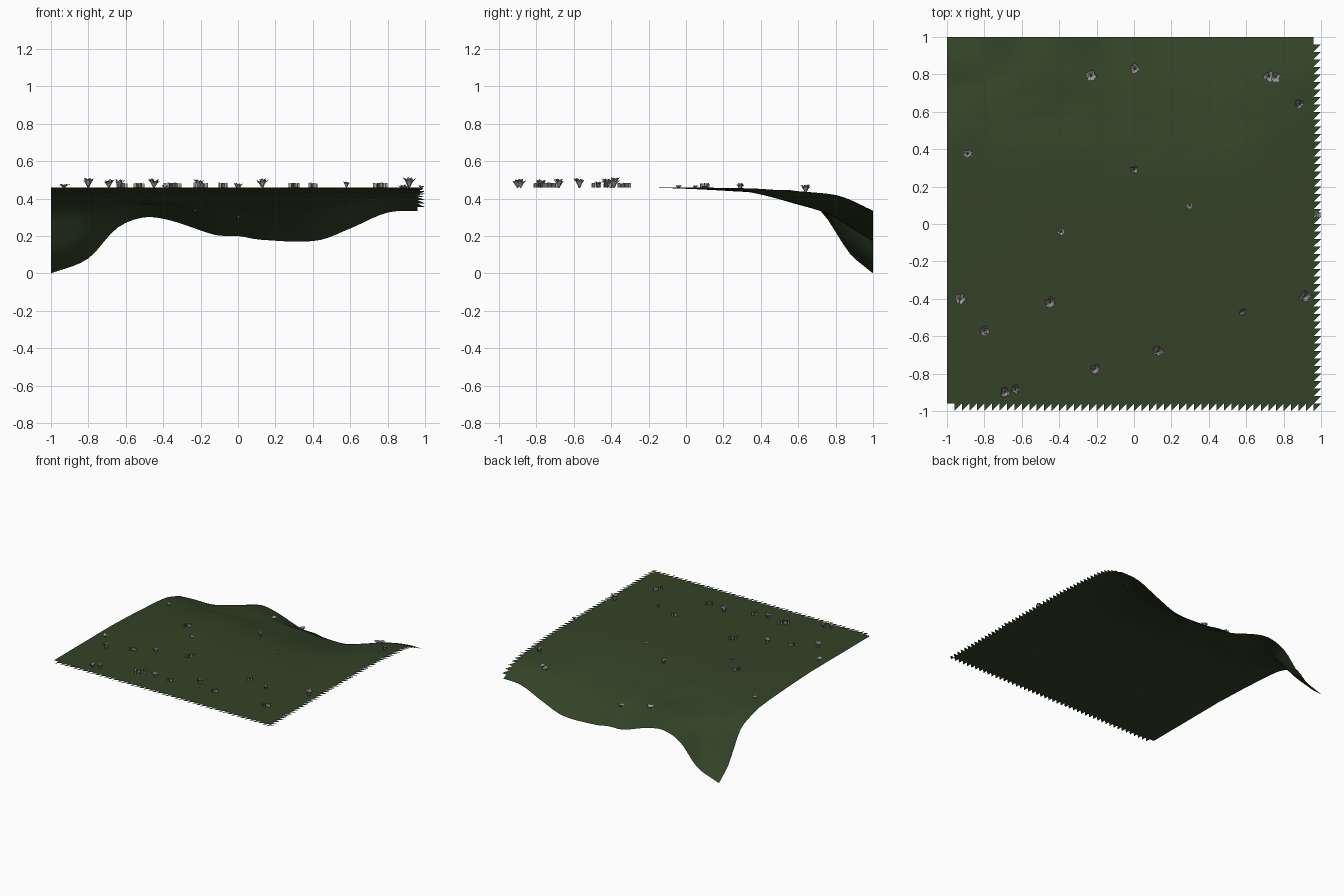
import bpy, bmesh, math, random
from mathutils import Vector, noise

random.seed(4)
cube = bpy.data.objects.get("Cube")
if cube:
    bpy.data.objects.remove(cube)


def material(name, rgb):
    m = bpy.data.materials.new(name)
    m.use_nodes = True
    m.diffuse_color = (*rgb, 1)
    bsdf = next(n for n in m.node_tree.nodes if n.type == 'BSDF_PRINCIPLED')
    bsdf.inputs["Base Color"].default_value = (*rgb, 1)
    bsdf.inputs["Roughness"].default_value = 0.9
    return m


GRASS = material("dark grass green", (0.033, 0.055, 0.02))
GREY = material("plant grey", (0.33, 0.31, 0.33))


def make_object(name, bm, mat):
    mesh = bpy.data.meshes.new(name)
    bm.to_mesh(mesh)
    bm.free()
    mesh.materials.append(mat)
    ob = bpy.data.objects.new(name, mesh)
    bpy.context.collection.objects.link(ob)
    return ob


def curve(points, t):
    """Smooth Hermite interpolation through (t, value) points."""
    t = min(max(t, points[0][0]), points[-1][0])

    def slope(i):
        a, b = points[max(i - 1, 0)], points[min(i + 1, len(points) - 1)]
        return (b[1] - a[1]) / (b[0] - a[0])

    for i in range(len(points) - 1):
        (t0, v0), (t1, v1) = points[i], points[i + 1]
        if t <= t1:
            h = t1 - t0
            s = (t - t0) / h
            return (v0 * (1 + 2 * s) * (1 - s) ** 2 + slope(i) * h * s * (1 - s) ** 2
                    + v1 * s * s * (3 - 2 * s) + slope(i + 1) * h * s * s * (s - 1))


def smooth(a, b, t):
    s = min(max((t - a) / (b - a), 0), 1)
    return s * s * (3 - 2 * s)


# Height of the back edge, and how the drop grows towards it
TOP = 0.46
BACK = [(-1, 0), (-0.8, 0.08), (-0.65, 0.24), (-0.5, 0.3), (-0.35, 0.28), (-0.12, 0.205),
        (0, 0.2), (0.12, 0.18), (0.42, 0.175), (0.6, 0.24), (0.8, 0.325), (1, 0.335)]
LEFT = [(-0.2, 0), (0.13, 0.03), (0.45, 0.08), (0.6, 0.15), (0.72, 0.27), (0.8, 0.52), (0.88, 0.78), (1, 1)]
MIDDLE = [(-0.1, 0), (0.2, 0.03), (0.4, 0.13), (0.6, 0.32), (0.75, 0.47), (0.85, 0.67), (1, 1)]
RIGHT = [(-0.1, 0), (0.3, 0.04), (0.6, 0.16), (0.8, 0.33), (0.9, 0.62), (1, 1)]


def height(x, y):
    f = curve(MIDDLE, y)
    f += (curve(LEFT, y) - f) * smooth(-0.5, -0.9, x)
    f += (curve(RIGHT, y) - f) * smooth(0.4, 0.95, x)
    z = TOP - (TOP - curve(BACK, x)) * f
    # shallow creases on the hillside
    dip = math.exp(-((x + 0.5) / 0.25) ** 2 - ((y - 0.65) / 0.15) ** 2)
    bump = noise.noise(Vector((x * 5, y * 9, 0.3)))
    return z - dip * (0.025 + 0.02 * bump) + 0.004 * bump * smooth(0.1, 0.5, y) * smooth(1, 0.9, y)


# Ground sheet: full cells inside, half cells along the right and front rims
N = 50
bm = bmesh.new()
step = 2 / N
grid = [[bm.verts.new((-1 + i * step, -1 + j * step, height(-1 + i * step, -1 + j * step)))
         for j in range(N + 1)] for i in range(N + 1)]
for i in range(N):
    for j in range(N):
        a, b, c, d = grid[i][j], grid[i + 1][j], grid[i + 1][j + 1], grid[i][j + 1]
        rim = i == N - 1 or j == 0
        if (i == N - 1 and j == N - 1) or (i == 0 and j == 0):
            continue
        bm.faces.new((a, c, d))
        if not rim:
            bm.faces.new((a, b, c))
bmesh.ops.delete(bm, geom=[v for v in bm.verts if not v.link_faces], context='VERTS')
for f in bm.faces:
    f.smooth = True
make_object("ground", bm, GRASS)


# Leafy tufts: folded leaves fanning out of one root
def tuft(name, x, y, radius, tall, leaves=14):
    bm = bmesh.new()
    for k in range(leaves):
        a = k * 2.4 + random.uniform(-0.2, 0.2)
        r = radius * random.uniform(0.55, 1.05)
        h = tall * random.uniform(0.65, 1.0)
        out = Vector((math.cos(a), math.sin(a), 0))
        side = Vector((-out.y, out.x, 0)) * radius * 0.27
        up = Vector((0, 0, 1))
        root = bm.verts.new(out * radius * 0.08 - up * 0.004)
        tip = bm.verts.new(out * r + up * h)
        mid = bm.verts.new(out * r * 0.55 + up * h * 0.62)
        for s in (1, -1):
            edge = bm.verts.new(out * r * 0.65 + side * s + up * h * 0.85)
            bm.faces.new((root, mid, edge) if s < 0 else (root, edge, mid))
            bm.faces.new((mid, tip, edge) if s < 0 else (mid, edge, tip))
    make_object(name, bm, GREY).location = (x, y, height(x, y))


# Grass clumps: crossed rows of thin upright blades
def clump(name, x, y, width, tall=0.025, blades=5):
    bm = bmesh.new()
    for turn in range(3):
        a = turn * math.pi / 3 + 0.1
        d = Vector((math.cos(a), math.sin(a), 0))
        for k in range(blades):
            c = d * width * ((k + 0.5) / blades - 0.5)
            w = d * width / blades * 0.42
            h = Vector((0, 0, tall * random.uniform(0.8, 1)))
            bm.faces.new([bm.verts.new(p) for p in (c - w, c + w, c + w + h, c - w + h)])
    make_object(name, bm, GREY).location = (x, y, height(x, y))


TALL = [(-0.8, -0.57, 0.036), (-0.69, -0.9, 0.032), (-0.635, -0.885, 0.032), (-0.45, -0.42, 0.034),
        (-0.21, -0.775, 0.032), (0.13, -0.68, 0.034), (0.58, -0.47, 0.022), (0.915, -0.385, 0.038),
        (0, 0.29, 0.028), (0.885, 0.64, 0.03)]
for n, (x, y, r) in enumerate(TALL):
    tuft(f"tall_tuft_{n + 1}", x, y, r, r * 1.45)

LOW = [(-0.93, -0.4, 0.034), (-0.39, -0.04, 0.024), (0.3, 0.1, 0.02), (0.98, 0.05, 0.022),
       (-0.89, 0.375, 0.028), (-0.23, 0.795, 0.032), (0.005, 0.83, 0.032),
       (0.72, 0.79, 0.036), (0.755, 0.785, 0.032)]
for n, (x, y, r) in enumerate(LOW):
    tuft(f"low_tuft_{n + 1}", x, y, r, r * 0.55)

CLUMPS = [(-0.62, -0.48, 0.06), (-0.35, -0.77, 0.1), (-0.08, -0.77, 0.05), (-0.2, -0.33, 0.08),
          (0.3, -0.73, 0.06), (0.4, -0.42, 0.05), (0.76, -0.72, 0.08), (-0.53, 0.1, 0.06)]
for n, (x, y, w) in enumerate(CLUMPS):
    clump(f"grass_clump_{n + 1}", x, y, w)
